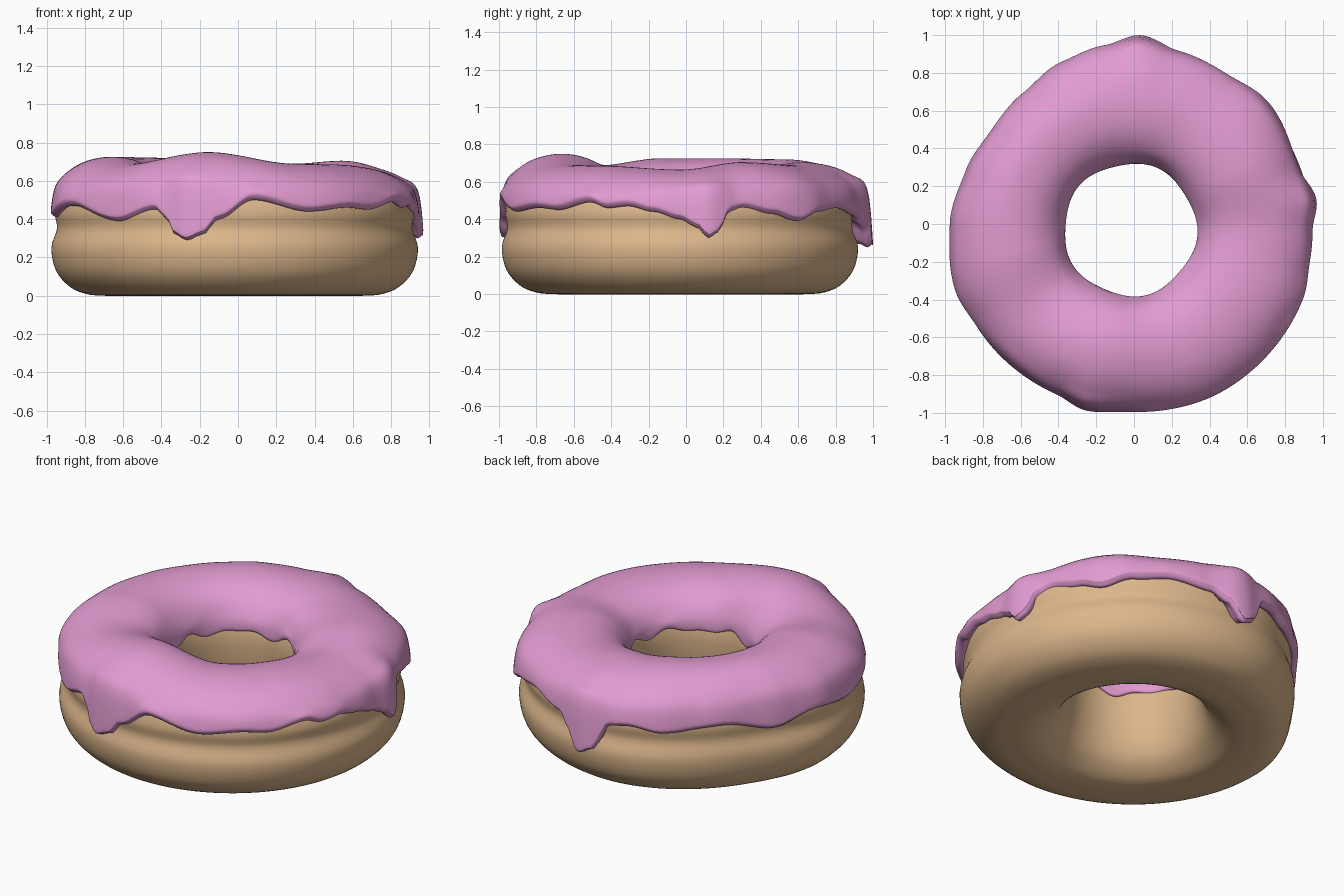
import bpy, bmesh, math
from math import sin, cos, radians

if "Cube" in bpy.data.objects:
    bpy.data.objects.remove(bpy.data.objects["Cube"])

CX, CY = -0.02, -0.03      # ring centre
SEG, SUB = 240, 4          # steps around, spline steps per profile point


def around(keys, deg):
    """Smooth periodic interpolation of {angle: value} keys."""
    ks = sorted(keys.items())
    ks = [(ks[-1][0] - 360, ks[-1][1])] + ks + [(ks[0][0] + 360, ks[0][1])]
    for (a, va), (b, vb) in zip(ks, ks[1:]):
        if a <= deg <= b:
            t = (deg - a) / (b - a)
            t = t * t * (3 - 2 * t)
            return va + (vb - va) * t


def spline(pts):
    """Closed Catmull-Rom curve through the profile points."""
    n, out = len(pts), []
    for i in range(n):
        p = [pts[(i + k - 1) % n] for k in range(4)]
        for s in range(SUB):
            t = s / SUB
            out.append(tuple(0.5 * (2 * b + (c - a) * t + (2 * a - 5 * b + 4 * c - d) * t * t
                                    + (3 * b - a - 3 * c + d) * t ** 3)
                             for a, b, c, d in zip(*p)))
    return out


def ring(name, profile, color):
    """Sweep an angle-dependent closed (r, z) profile around the z axis."""
    bm = bmesh.new()
    rows = []
    for i in range(SEG):
        deg = 360 * i / SEG
        a = radians(deg)
        rows.append([bm.verts.new((CX + r * cos(a), CY + r * sin(a), z))
                     for r, z in spline(profile(deg))])
    m = len(rows[0])
    for i in range(SEG):
        A, B = rows[i], rows[(i + 1) % SEG]
        for j in range(m):
            k = (j + 1) % m
            bm.faces.new((A[j], B[j], B[k], A[k]))
    bmesh.ops.recalc_face_normals(bm, faces=bm.faces)
    for f in bm.faces:
        f.smooth = True
    me = bpy.data.meshes.new(name)
    bm.to_mesh(me)
    bm.free()
    ob = bpy.data.objects.new(name, me)
    bpy.context.collection.objects.link(ob)
    mat = bpy.data.materials.new(name)
    mat.diffuse_color = color
    mat.use_nodes = True
    mat.node_tree.nodes["Principled BSDF"].inputs["Base Color"].default_value = mat.diffuse_color
    me.materials.append(mat)


# Crest height, dough radius, icing radius and icing lower edge by angle
crest = {0: .665, 30: .705, 62: .69, 90: .705, 120: .72, 160: .725, 190: .725,
         218: .69, 258: .75, 298: .69, 322: .685}
dough_r = {0: .96, 90: .95, 145: .89, 180: .955, 270: .955, 315: .96}
icing_r = {0: .965, 9: .998, 20: .95, 44: .995, 58: .97, 75: .98, 87: 1.03, 98: .985,
           112: .96, 128: .92, 145: .905, 160: .925, 178: .955, 200: .98, 212: .96,
           246: .955, 256: .985, 268: .965, 301: .985, 338: .985, 350: .965}
icing_z = {0: .40, 5: .36, 9: .30, 12: .33, 16: .44, 21: .46, 31: .43, 40: .39, 50: .44,
           62: .46, 77: .42, 82: .36, 87: .25, 91: .28, 97: .44, 103: .45, 114: .42, 136: .45,
           156: .39, 172: .44, 188: .41, 207: .47, 230: .39, 244: .45, 248: .40, 251: .32,
           255: .29, 260: .32, 265: .40, 276: .50, 294: .44, 308: .46, 317: .45,
           330: .49, 336: .46, 343: .47, 351: .44}


def lift(pts, deg):
    """Raise the upper half of a profile to the crest height."""
    k = (around(crest, deg) - .45) / .27
    return [(r, .45 + (z - .45) * k if z > .5 else z) for r, z in pts]


def dough_profile(deg):
    R = around(dough_r, deg)
    inner = [(.60, 0), (.52, .02), (.43, .09), (.38, .20), (.36, .33), (.362, .45),
             (.40, .56), (.50, .64), (.65, .67)]
    outer = [(.76, .65), (.85, .60), (.915, .52), (.94, .43), (.93, .35), (.96, .25),
             (.935, .13), (.86, .045), (.77, .008), (.68, 0)]
    k = (R - .65) / .31
    return lift(inner + [(.65 + (r - .65) * k, z) for r, z in outer], deg)


def icing_profile(deg):
    a = radians(deg)
    R, z = around(icing_r, deg), around(icing_z, deg)
    zi = .46 + .015 * sin(7 * a) + .01 * sin(11 * a + 1)
    ri = .35 + .007 * sin(5 * a + 2)
    k = (R - .65) / .31
    # inner lip, over the top, outer shoulder
    top = [(ri + .06, zi + .03), (ri + .015, zi), (ri, zi + .02), (ri + .012, .55),
           (.42, .64), (.52, .70), (.65, .72), (.65 + .12 * k, .70),
           (.65 + .215 * k, .65), (.65 + .285 * k, .575)]
    top = top[:3] + lift(top[3:], deg)
    # outer wall, rounded drip edge, hidden underside
    edge = [(R, z + .04), (R - .008, z + .014), (R - .03, z), (R - .06, z + .015),
            (R - .11, z + .05), (.76, .55), (.52, .55)]
    return top + edge


ring("dough", dough_profile, (.72, .47, .26, 1))
ring("icing", icing_profile, (.76, .33, .64, 1))
